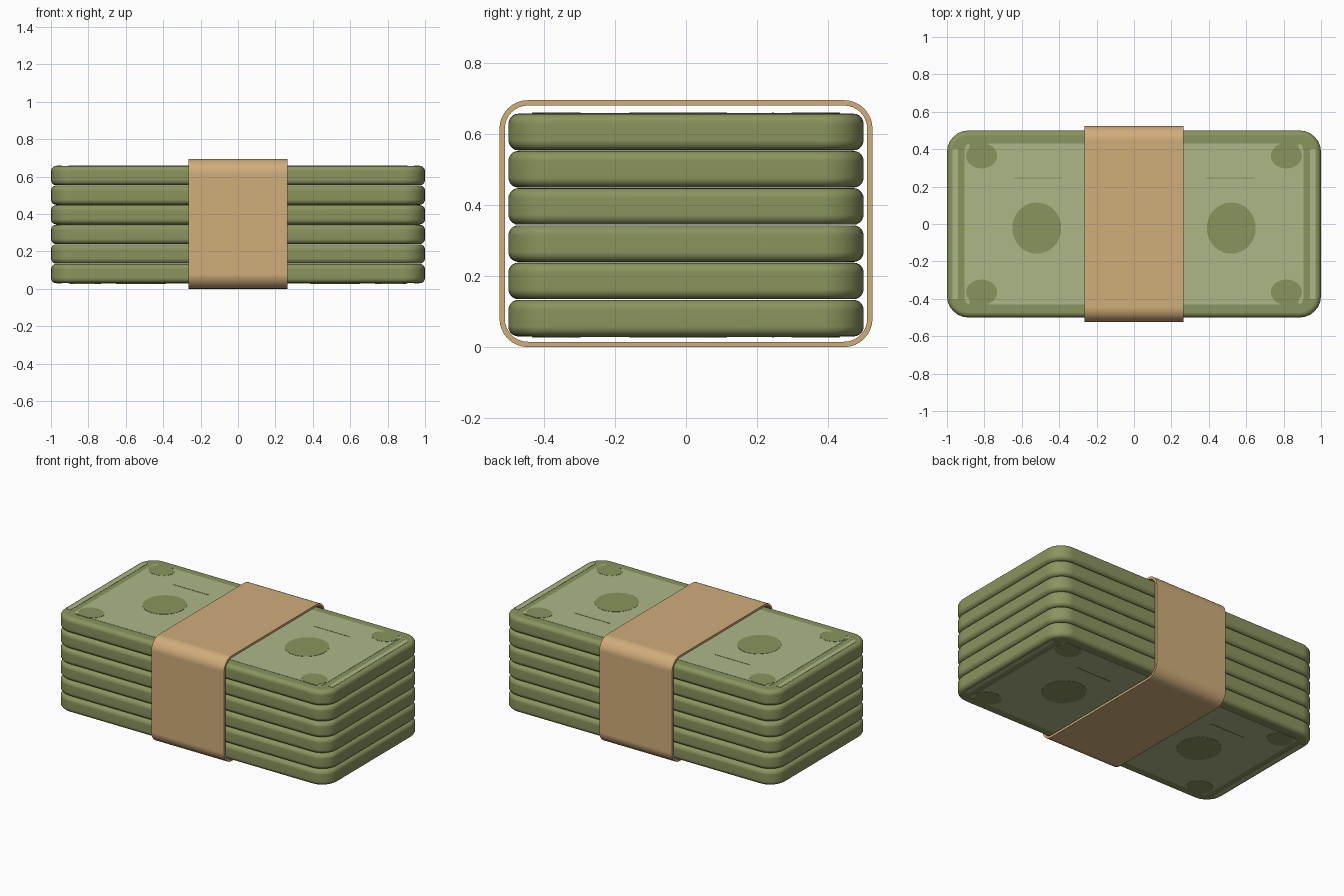
import bpy, math

if "Cube" in bpy.data.objects:
    bpy.data.objects.remove(bpy.data.objects["Cube"])


def material(name, r, g, b):
    def lin(c):
        c /= 255
        return c / 12.92 if c <= 0.04045 else ((c + 0.055) / 1.055) ** 2.4
    m = bpy.data.materials.new(name)
    m.diffuse_color = (lin(r), lin(g), lin(b), 1)
    m.use_nodes = True
    m.node_tree.nodes["Principled BSDF"].inputs["Base Color"].default_value = m.diffuse_color
    return m


GREEN = material("note green", 138, 148, 94)
PALE = material("pale green", 174, 183, 136)
PAPER = material("tan paper", 208, 173, 122)


def make(name, verts, faces, mat, smooth=True):
    me = bpy.data.meshes.new(name)
    me.from_pydata(verts, [], faces)
    me.materials.append(mat)
    ob = bpy.data.objects.new(name, me)
    bpy.context.collection.objects.link(ob)
    if smooth:
        bpy.ops.object.select_all(action='DESELECT')
        ob.select_set(True)
        bpy.context.view_layer.objects.active = ob
        bpy.ops.object.shade_smooth_by_angle(angle=math.radians(40))
        wn = ob.modifiers.new("even normals", 'WEIGHTED_NORMAL')
        wn.keep_sharp = True
    return ob


def rounded(hx, hy, r, n=6):
    """Counter-clockwise rounded rectangle."""
    pts = []
    for q, (sx, sy) in enumerate([(1, 1), (-1, 1), (-1, -1), (1, -1)]):
        for i in range(n + 1):
            a = math.pi / 2 * (q + i / n)
            pts.append((sx * (hx - r) + r * math.cos(a),
                        sy * (hy - r) + r * math.sin(a)))
    return pts


def ellipse(cx, cy, rx, ry, n=32):
    return [(cx + rx * math.cos(2 * math.pi * i / n),
             cy + ry * math.sin(2 * math.pi * i / n)) for i in range(n)]


def box(cx, cy, hx, hy):
    return [(cx + hx, cy + hy), (cx - hx, cy + hy), (cx - hx, cy - hy), (cx + hx, cy - hy)]


def loft(name, rings, mat, smooth=True):
    """Join rings of equal length, bottom to top, with flat caps."""
    n = len(rings[0])
    faces = [tuple(reversed(range(n))), tuple(range(n * (len(rings) - 1), n * len(rings)))]
    for k in range(len(rings) - 1):
        for i in range(n):
            j = (i + 1) % n
            faces.append((k * n + i, k * n + j, (k + 1) * n + j, (k + 1) * n + i))
    return make(name, [v for r in rings for v in r], faces, mat, smooth)


def plate(name, outline, z0, z1, mat):
    return loft(name, [[(x, y, z) for x, y in outline] for z in (min(z0, z1), max(z0, z1))],
                mat, False)


# Six stacked bundles with rounded corners and rounded rims
BASE, PITCH, H, EDGE = 0.03, 0.1048, 0.103, 0.028
for k in range(6):
    z0 = BASE + k * PITCH
    profile = []
    for i in range(6):
        a = math.pi / 2 * i / 5
        profile.append((EDGE * (1 - math.sin(a)), EDGE * (1 - math.cos(a))))
    levels = [(d, z0 + z) for d, z in profile] + [(d, z0 + H - z) for d, z in reversed(profile)]
    loft(f"bundle_{k + 1}",
         [[(x, y, z) for x, y in rounded(1 - d, 0.5 - d, 0.115 - d)] for d, z in levels], GREEN)

# Printed design on the top and bottom notes
TOP = BASE + 5 * PITCH + H
for side, z, s in (("top", TOP, 1), ("bottom", BASE, -1)):
    plate(f"{side}_panel", rounded(0.905, 0.43, 0.03), z - s * 0.002, z + s * 0.0015, PALE)
    for sx, hand in ((-1, "left"), (1, "right")):
        low, high = z - s * 0.001, z + s * 0.003
        plate(f"{side}_{hand}_portrait", ellipse(sx * 0.52, -0.022, 0.131, 0.137), low, high, GREEN)
        plate(f"{side}_{hand}_line", box(sx * 0.515, 0.245, 0.13, 0.003), low, high, GREEN)
        plate(f"{side}_{hand}_end_strip", box(sx * 0.956, 0, 0.015, 0.4),
              z - s * 0.002, z + s * 0.0015, PALE)
        for sy, end in ((-1, "front"), (1, "back")):
            plate(f"{side}_{hand}_{end}_corner_mark",
                  ellipse(sx * 0.815, sy * 0.365, 0.083, 0.068), low, high, GREEN)
            plate(f"{side}_{hand}_{end}_corner_edge",
                  box(sx * 0.83, sy * 0.42, 0.05, 0.014), low, high, GREEN)

# Paper band wrapped around the middle
HW, HY, HZ, T = 0.265, 0.525, 0.3475, 0.015
outer, inner = rounded(HY, HZ, 0.08, 8), rounded(HY - T, HZ - T, 0.065, 8)
n = len(outer)
verts = [(x, y, z + HZ) for x, loop in
         ((-HW, outer), (HW, outer), (HW, inner), (-HW, inner)) for y, z in loop]
faces = []
for k in range(4):
    for i in range(n):
        j, m = (i + 1) % n, (k + 1) % 4
        faces.append((k * n + i, m * n + i, m * n + j, k * n + j))
band = make("paper_band", verts, faces, PAPER)
